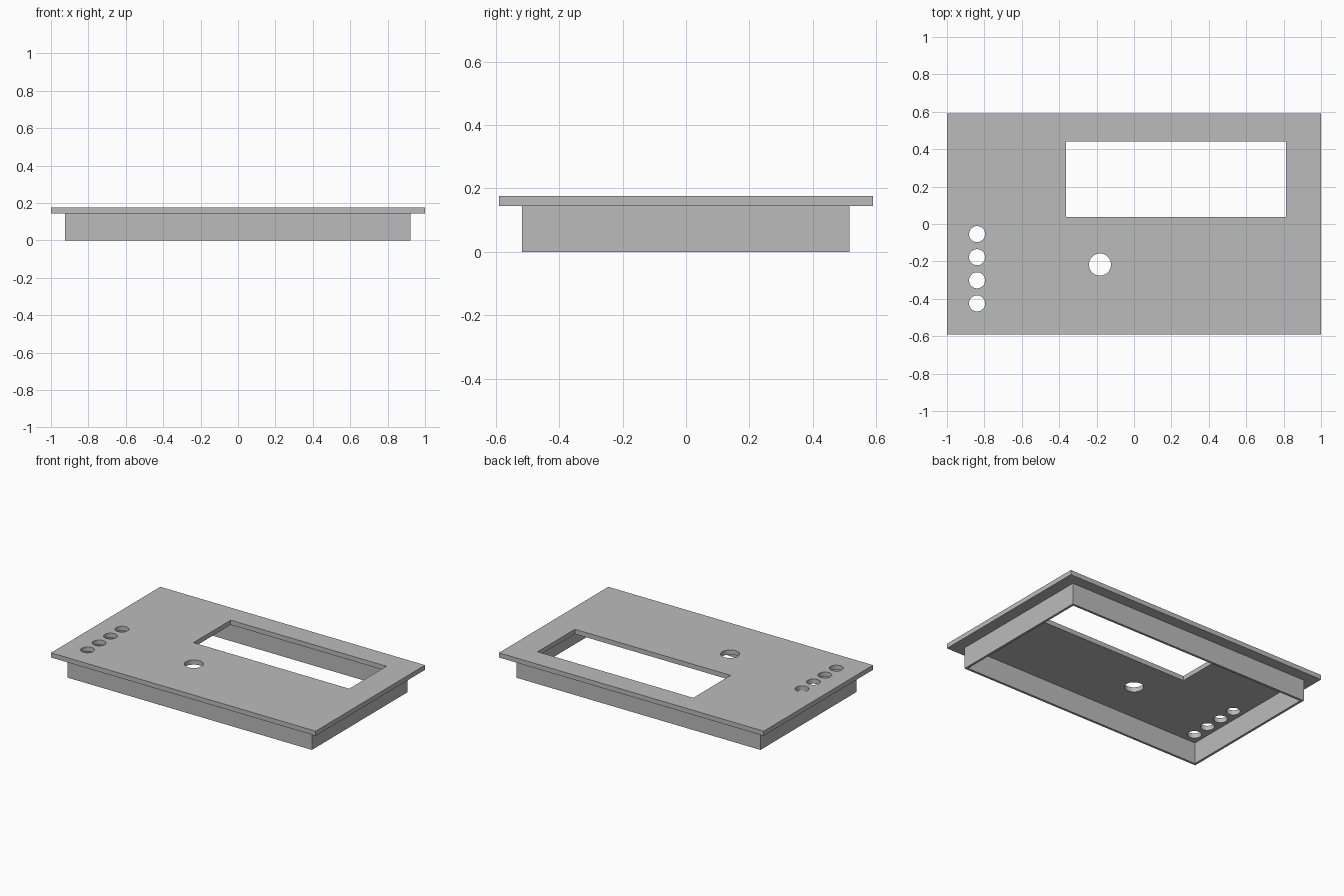
import bpy

if "Cube" in bpy.data.objects:
    bpy.data.objects.remove(bpy.data.objects["Cube"])

grey = bpy.data.materials.new("panel_grey")
grey.diffuse_color = (0.5, 0.5, 0.5, 1)
grey.use_nodes = True
grey.node_tree.nodes["Principled BSDF"].inputs["Base Color"].default_value = grey.diffuse_color


def box(name, x0, x1, y0, y1, z0, z1):
    bpy.ops.mesh.primitive_cube_add(
        size=1, location=((x0 + x1) / 2, (y0 + y1) / 2, (z0 + z1) / 2))
    ob = bpy.context.object
    ob.name = name
    ob.scale = (x1 - x0, y1 - y0, z1 - z0)
    bpy.ops.object.transform_apply(location=True, rotation=False, scale=True)
    ob.data.materials.append(grey)
    return ob


def hole_cutter(x, y, r):
    bpy.ops.mesh.primitive_cylinder_add(vertices=48, radius=r, depth=0.2, location=(x, y, 0.16))
    ob = bpy.context.object
    ob.name = "hole_cutter"
    ob.data.materials.append(grey)
    return ob


def cut(target, cutter):
    mod = target.modifiers.new("cut", "BOOLEAN")
    mod.operation = "DIFFERENCE"
    mod.solver = "EXACT"
    mod.object = cutter
    bpy.context.view_layer.objects.active = target
    bpy.ops.object.modifier_apply(modifier=mod.name)
    bpy.data.objects.remove(cutter, do_unlink=True)


PLATE_Z, TOP_Z, WALL = 0.145, 0.177, 0.016

# Face plate with display window, button hole and a column of indicator holes
plate = box("face_plate", -1, 1, -0.59, 0.59, PLATE_Z, TOP_Z)
cut(plate, box("window_cutter", -0.363, 0.813, 0.038, 0.44, 0, 0.3))
cut(plate, hole_cutter(-0.182, -0.217, 0.059))
for i in range(4):
    cut(plate, hole_cutter(-0.839, -0.054 - 0.1235 * i, 0.043))

# Thin open skirt under the plate
x0, x1, y0, y1 = -0.924, 0.921, -0.518, 0.516
skirt = box("skirt", x0, x1, y0, y1, 0, PLATE_Z)
cut(skirt, box("skirt_cutter", x0 + WALL, x1 - WALL, y0 + WALL, y1 - WALL, -0.1, 0.3))

# Smooth hole walls, crisp edges elsewhere
bpy.ops.object.select_all(action="DESELECT")
plate.select_set(True)
bpy.context.view_layer.objects.active = plate
bpy.ops.object.shade_smooth_by_angle()
